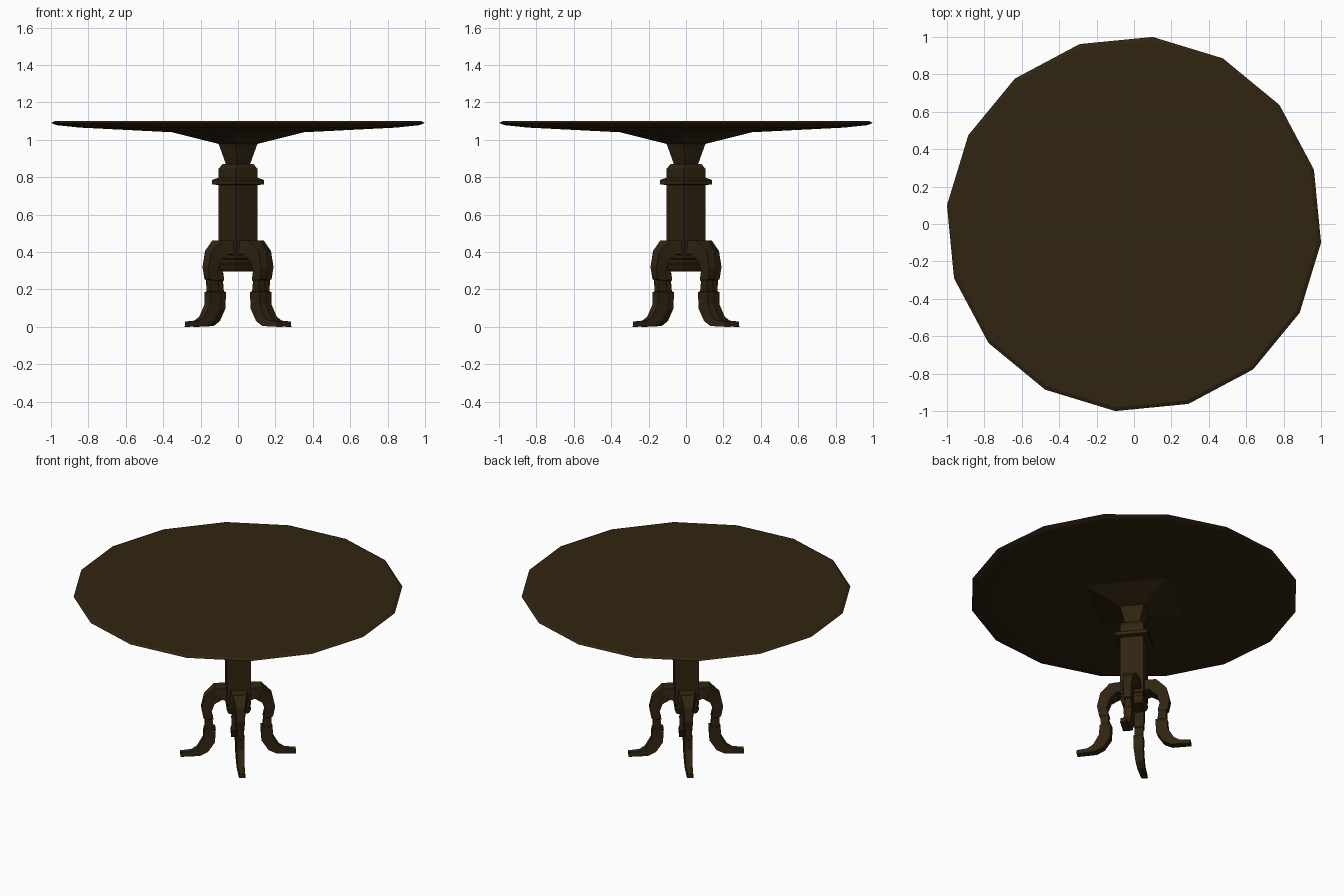
import bpy
import math

if "Cube" in bpy.data.objects:
    bpy.data.objects.remove(bpy.data.objects["Cube"])

TURN = math.radians(-5.7)  # the whole table is turned slightly

wood = bpy.data.materials.new("dark brown wood")
wood.diffuse_color = (0.03, 0.0178, 0.0053, 1)
wood.use_nodes = True
wood.node_tree.nodes["Principled BSDF"].inputs["Base Color"].default_value = wood.diffuse_color


def ring(r, z, n=4, square=False):
    """n points on a circle of radius r, or spread along a square of that circumradius."""
    pts = []
    for i in range(n):
        a = 2 * math.pi * i / n
        if square:
            k, t = divmod(i * 4 / n, 1)
            c, d = k * math.pi / 2 + TURN, (k + 1) * math.pi / 2 + TURN
            pts.append((r * ((1 - t) * math.cos(c) + t * math.cos(d)),
                        r * ((1 - t) * math.sin(c) + t * math.sin(d)), z))
        else:
            pts.append((r * math.cos(a + TURN), r * math.sin(a + TURN), z))
    return pts


def loft(name, rings):
    """Skin a list of equal rings and cap both ends."""
    n = len(rings[0])
    verts = [p for r in rings for p in r]
    faces = [tuple(range(n))[::-1], tuple(range(len(verts) - n, len(verts)))]
    for j in range(len(rings) - 1):
        for i in range(n):
            a, b = j * n + i, j * n + (i + 1) % n
            faces.append((a, b, b + n, a + n))
    me = bpy.data.meshes.new(name)
    me.from_pydata(verts, [], faces)
    me.materials.append(wood)
    ob = bpy.data.objects.new(name, me)
    bpy.context.collection.objects.link(ob)
    return ob


# Tabletop: square underside flaring into a sixteen-sided disc
loft("tabletop", [
    ring(0.105, 0.978, 16, True), ring(0.355, 1.04, 16, True),
    ring(0.85, 1.065, 16), ring(0.975, 1.078, 16), ring(1.005, 1.09, 16),
    ring(0.985, 1.10, 16)])

# Square column with neck, collar and foot moulding
profile = [(0.08, 0.295), (0.095, 0.31), (0.105, 0.335), (0.098, 0.34),
           (0.098, 0.36), (0.105, 0.365), (0.105, 0.757), (0.141, 0.762),
           (0.141, 0.785), (0.105, 0.797), (0.105, 0.845), (0.082, 0.87),
           (0.065, 0.87), (0.105, 0.98)]
loft("column", [ring(r, z) for r, z in profile])

# Leg stations: outer r, outer z, inner r, inner z, half width
stations = [
    (0.055, 0.46, 0.055, 0.38, 0.065), (0.145, 0.46, 0.10, 0.39, 0.052),
    (0.205, 0.405, 0.145, 0.355, 0.035), (0.225, 0.32, 0.165, 0.30, 0.031),
    (0.213, 0.255, 0.152, 0.25, 0.029), (0.204, 0.25, 0.157, 0.245, 0.025),
    (0.202, 0.19, 0.15, 0.19, 0.025), (0.21, 0.185, 0.138, 0.185, 0.031),
    (0.212, 0.12, 0.143, 0.095, 0.029), (0.25, 0.055, 0.185, 0.03, 0.026),
    (0.285, 0.033, 0.235, 0.004, 0.024), (0.352, 0.028, 0.352, 0.0, 0.02)]


def leg_section(station, a):
    ro, zo, ri, zi, w = station
    pts = []
    for r, t, z in ((ro, -0.8 * w, zo), (ro, 0.8 * w, zo), (ri, w, zi), (ri, -w, zi)):
        pts.append((r * math.cos(a) - t * math.sin(a),
                    r * math.sin(a) + t * math.cos(a), z))
    return pts


# Four curved legs, one on each column face
for i in range(4):
    angle = TURN + math.pi / 4 + i * math.pi / 2
    loft(f"leg_{i + 1}", [leg_section(s, angle)[::-1] for s in stations])

# Make all normals point outwards
import bmesh
for ob in bpy.context.collection.objects:
    bm = bmesh.new()
    bm.from_mesh(ob.data)
    bmesh.ops.recalc_face_normals(bm, faces=bm.faces)
    bm.to_mesh(ob.data)
    bm.free()
